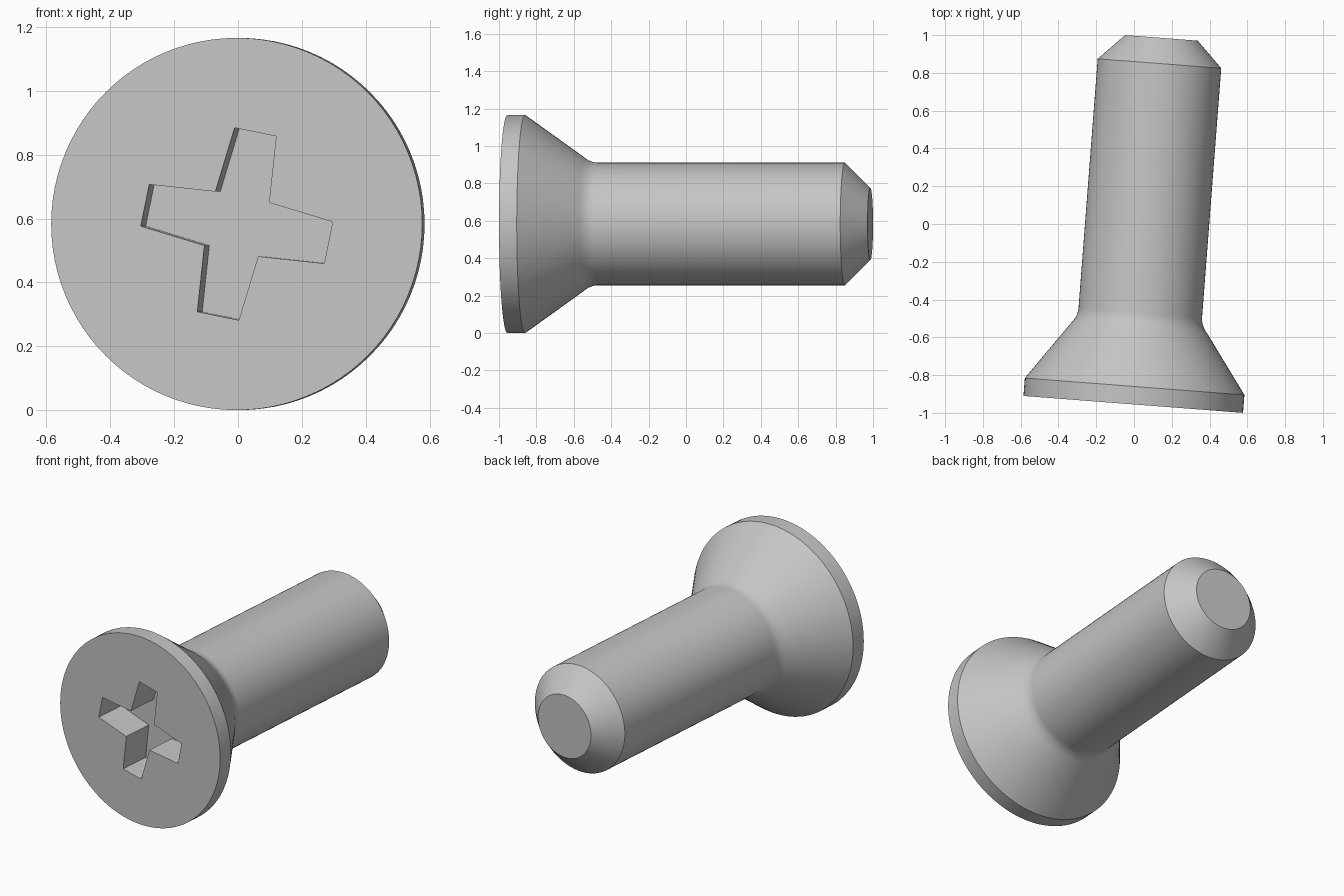
import bpy
import bmesh
import math
from mathutils import Matrix

cube = bpy.data.objects.get("Cube")
if cube:
    bpy.data.objects.remove(cube, do_unlink=True)

HEAD_R, SHAFT_R, LENGTH = 0.583, 0.328, 1.946
SIDES = 96
PLACE = Matrix.Translation((-0.004, -0.955, HEAD_R)) @ Matrix.Rotation(math.radians(-4.4), 4, "Z")

steel = bpy.data.materials.new("grey steel")
steel.use_nodes = True
steel.diffuse_color = (0.56, 0.56, 0.56, 1)
steel.node_tree.nodes["Principled BSDF"].inputs["Base Color"].default_value = steel.diffuse_color


def loft(name, rings):
    """Join matching rings of points into a closed solid."""
    bm = bmesh.new()
    loops = [[bm.verts.new(p) for p in ring] for ring in rings]
    for a, b in zip(loops, loops[1:]):
        for i in range(len(a)):
            j = (i + 1) % len(a)
            bm.faces.new((a[i], a[j], b[j], b[i]))
    bm.faces.new(loops[0])
    bm.faces.new(loops[-1])
    bmesh.ops.recalc_face_normals(bm, faces=bm.faces)
    mesh = bpy.data.meshes.new(name)
    bm.to_mesh(mesh)
    bm.free()
    obj = bpy.data.objects.new(name, mesh)
    bpy.context.collection.objects.link(obj)
    obj.matrix_world = PLACE
    obj.data.materials.append(steel)
    return obj


def circle(y, r):
    angles = [math.tau * i / SIDES for i in range(SIDES)]
    return [(r * math.cos(a), y, r * math.sin(a)) for a in angles]


# Countersunk head, filleted neck, shaft and chamfered tip
profile = [(0, HEAD_R), (0.095, HEAD_R), (0.40, 0.365)]
fillet_end, steps = 0.485, 6
for k in range(1, steps + 1):
    t = k / steps
    # Parabolic fillet from the cone to the shaft
    y = 0.40 + (fillet_end - 0.40) * t
    profile.append((y, SHAFT_R + 0.037 * (1 - t) ** 2))
profile += [(1.81, SHAFT_R), (LENGTH, 0.193)]
screw = loft("screw", [circle(y, r) for y, r in profile])


# Cross recess with slightly tapering arms
def cross(y):
    points = []
    for arm in range(4):
        turn = Matrix.Rotation(math.radians(11.5 + 90 * arm), 2)
        for x, z in ((-0.0665, 0.294), (0.0665, 0.294), (0.086, 0.086)):
            c, s = turn[0][0], turn[1][0]
            points.append((x * c + z * s, y, z * c - x * s))
    return points


cutter = loft("recess_cutter", [cross(-0.1), cross(0.2)])
cutter.hide_render = True
cut = screw.modifiers.new("recess", "BOOLEAN")
cut.object = cutter
cut.operation = "DIFFERENCE"
cut.solver = "EXACT"

bpy.ops.object.select_all(action="DESELECT")
bpy.context.view_layer.objects.active = screw
screw.select_set(True)
bpy.ops.object.modifier_apply(modifier=cut.name)
bpy.data.objects.remove(cutter, do_unlink=True)
bpy.ops.object.shade_smooth_by_angle(angle=math.radians(30))
